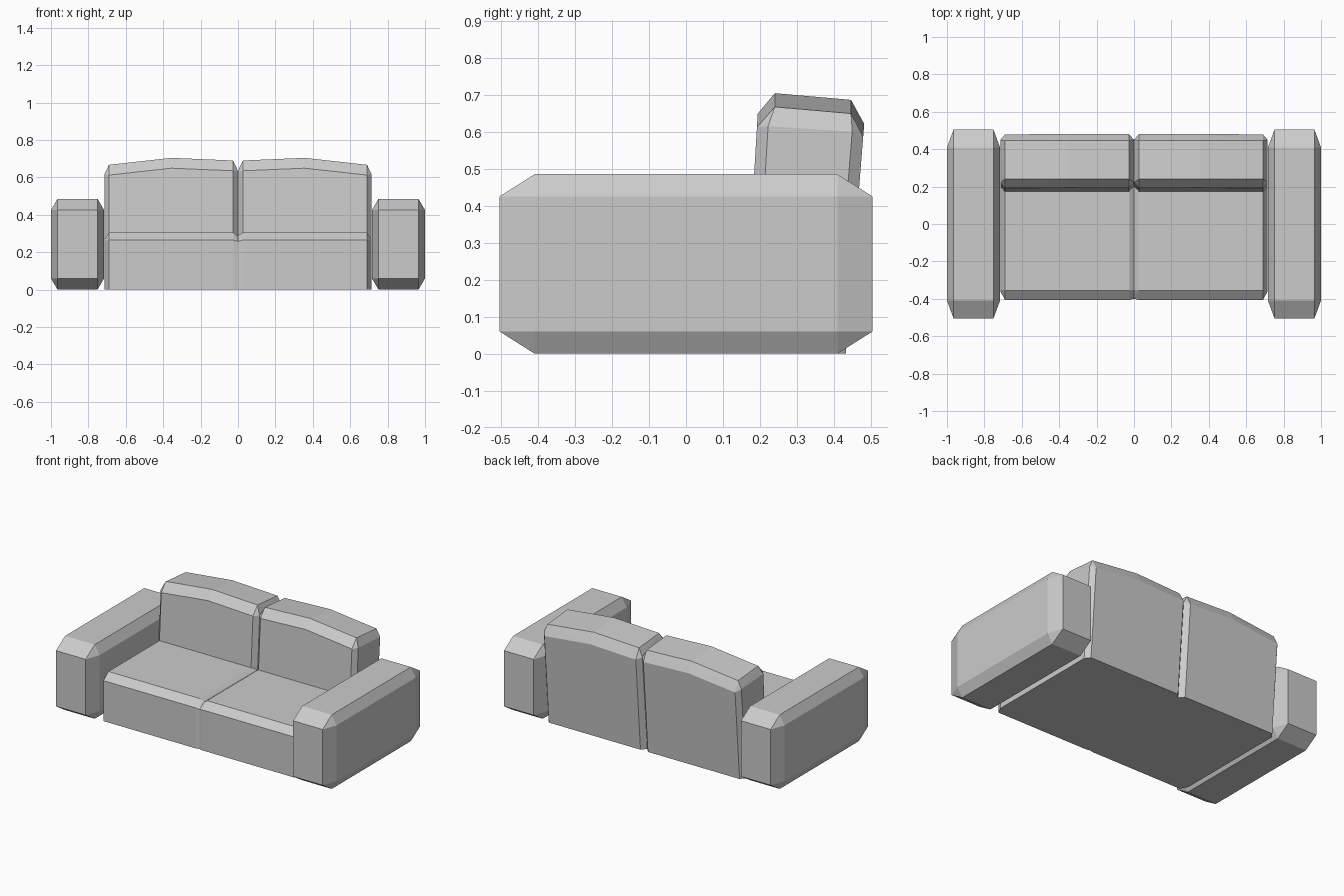
import bpy, bmesh
from itertools import product

cube = bpy.data.objects.get("Cube")
if cube:
    bpy.data.objects.remove(cube, do_unlink=True)

fabric = bpy.data.materials.new("grey_fabric")
fabric.use_nodes = True
grey = (0.6, 0.6, 0.6, 1)
fabric.diffuse_color = grey
fabric.node_tree.nodes["Principled BSDF"].inputs["Base Color"].default_value = grey


def hull_part(name, points):
    """Faceted convex block, mirrored to the other side."""
    bm = bmesh.new()
    for p in points:
        bm.verts.new(p)
    bmesh.ops.convex_hull(bm, input=bm.verts[:])
    loose = [v for v in bm.verts if not v.link_faces]
    bmesh.ops.delete(bm, geom=loose, context='VERTS')
    bmesh.ops.dissolve_limit(bm, angle_limit=0.02, verts=bm.verts[:], edges=bm.edges[:])
    bmesh.ops.recalc_face_normals(bm, faces=bm.faces[:])
    mesh = bpy.data.meshes.new(name)
    bm.to_mesh(mesh)
    bm.free()
    mesh.materials.append(fabric)
    obj = bpy.data.objects.new(name, mesh)
    bpy.context.scene.collection.objects.link(obj)
    obj.modifiers.new("mirror", 'MIRROR').use_mirror_merge = False
    return obj


def stations(sections):
    return [(x, y, z) for x, profile in sections for y, z in profile]


# Armrests: boxes with every edge and corner chamfered
centre, half, cut = (0.858, 0, 0.2425), (0.142, 0.504, 0.2425), (0.035, 0.095, 0.06)
arm = []
for signs in product((-1, 1), repeat=3):
    for full in range(3):
        arm.append([centre[i] + signs[i] * (half[i] - (0 if i == full else cut[i]))
                    for i in range(3)])
hull_part("armrests", arm)


# Seat cushions: chamfered front edge, shallow crease in the middle
def seat_profile(front, edge, top_y, top):
    return [(front, 0), (front, edge), (top_y, top), (0.3, top), (0.3, 0)]


main = seat_profile(-0.406, 0.265, -0.355, 0.305)
hull_part("seat_cushions", stations([
    (0, seat_profile(-0.4, 0.257, -0.353, 0.288)),
    (0.025, main), (0.69, main),
    (0.715, seat_profile(-0.358, 0.25, -0.35, 0.265))]))


# Back cushions: leaning blocks with an arched top and chamfered edges
def front_y(z):
    return 0.155 + 0.06 * z


def back_y(z):
    return 0.432 + 0.08 * z


def back_profile(t):
    low, rear = t - 0.055, t - 0.083
    return [(front_y(0), 0), (front_y(low), low), (0.24, t),
            (0.446, t - 0.018), (back_y(rear), rear), (back_y(0), 0)]


def side_profile(t):
    return [(front_y(0) + 0.03, 0), (front_y(t) + 0.03, t),
            (back_y(t) - 0.032, t - 0.015), (back_y(0) - 0.032, 0)]


hull_part("back_cushions", stations([
    (0, side_profile(0.635)), (0.027, back_profile(0.69)),
    (0.355, back_profile(0.704)), (0.69, back_profile(0.667)),
    (0.715, side_profile(0.615))]))
